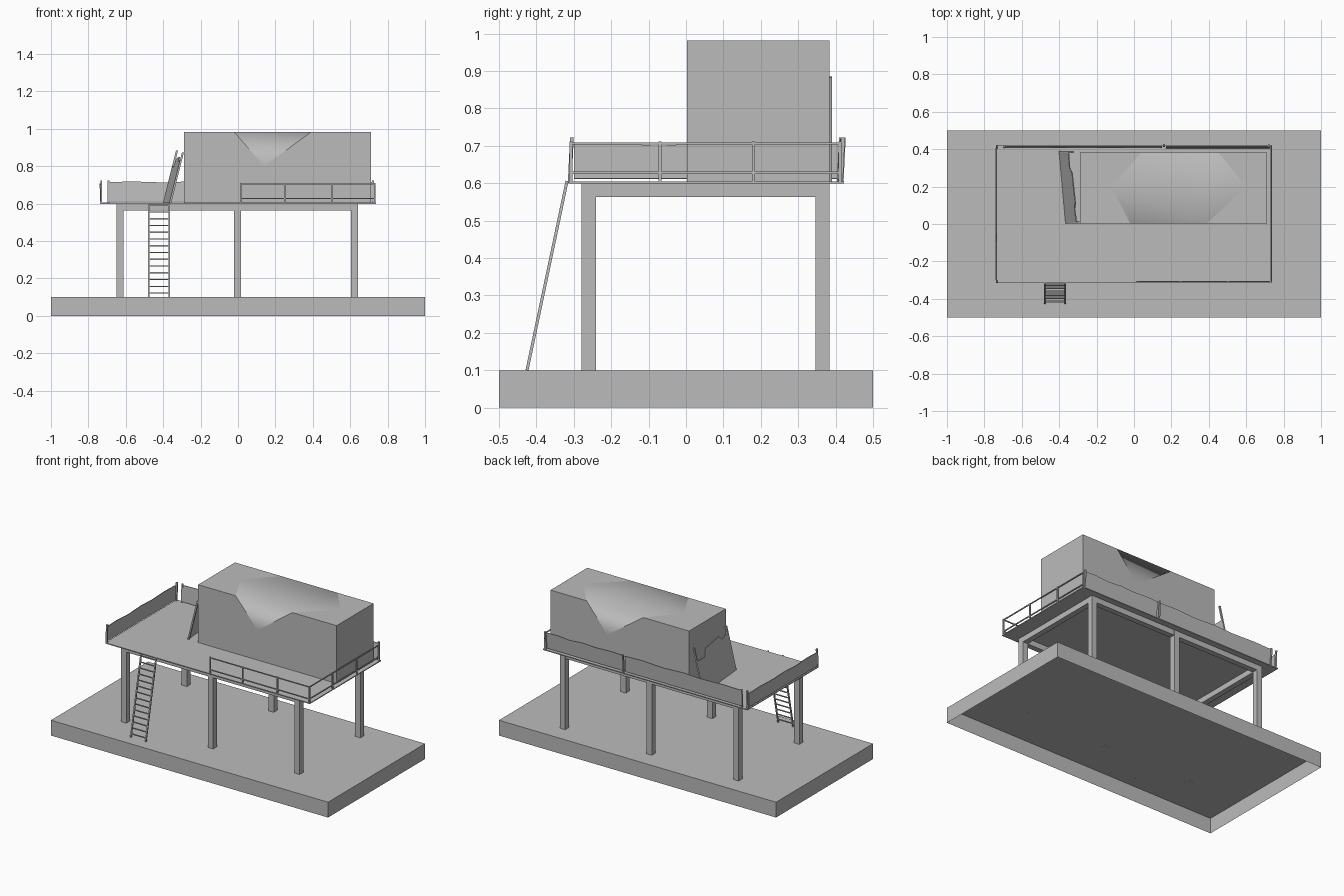
import bpy, bmesh, math
from mathutils import Vector

cube = bpy.data.objects.get("Cube")
if cube:
    bpy.data.objects.remove(cube, do_unlink=True)

grey = bpy.data.materials.new("plain_grey")
grey.use_nodes = True
tone = (0.5, 0.5, 0.5, 1)
grey.diffuse_color = tone
grey.node_tree.nodes["Principled BSDF"].inputs["Base Color"].default_value = tone


def finish(name, bm):
    mesh = bpy.data.meshes.new(name)
    bmesh.ops.recalc_face_normals(bm, faces=bm.faces)
    bm.to_mesh(mesh)
    bm.free()
    mesh.materials.append(grey)
    obj = bpy.data.objects.new(name, mesh)
    bpy.context.collection.objects.link(obj)
    return obj


def add_box(bm, lo, hi):
    lo, hi = Vector(lo), Vector(hi)
    verts = bmesh.ops.create_cube(bm, size=1)["verts"]
    bmesh.ops.scale(bm, vec=hi - lo, verts=verts)
    bmesh.ops.translate(bm, vec=(lo + hi) / 2, verts=verts)


def add_bar(bm, a, b, r=0.004):
    """Square bar between two points."""
    a, b = Vector(a), Vector(b)
    verts = bmesh.ops.create_cube(bm, size=1)["verts"]
    bmesh.ops.scale(bm, vec=(2 * r, 2 * r, (b - a).length), verts=verts)
    d = (b - a).normalized()
    turn = Vector((0, 0, 1)).rotation_difference(d).to_matrix()
    if abs(d.z) < 0.01:
        turn = d.to_track_quat('Z', 'Y').to_matrix()
    bmesh.ops.rotate(bm, matrix=turn, verts=verts)
    bmesh.ops.translate(bm, vec=(a + b) / 2, verts=verts)


def add_sheet(bm, corner, along, up, outline, thick=0.005):
    """Thin plate with an outline given as fractions of two edge vectors."""
    corner, along, up = Vector(corner), Vector(along), Vector(up)
    face = bm.faces.new([bm.verts.new(corner + along * s + up * t) for s, t in outline])
    new = bmesh.ops.extrude_face_region(bm, geom=[face])["geom"]
    push = along.cross(up).normalized() * thick
    bmesh.ops.translate(bm, vec=push, verts=[g for g in new if isinstance(g, bmesh.types.BMVert)])


# Open-bottomed ground slab
bm = bmesh.new()
add_box(bm, (-1, -0.5, 0), (1, 0.5, 0.1))
bm.faces.ensure_lookup_table()
bottom = min(bm.faces, key=lambda f: f.calc_center_median().z)
bmesh.ops.delete(bm, geom=[bottom], context='FACES_ONLY')
finish("ground_slab", bm)

# Posts and the beam frame under the deck
posts_x, posts_y = (-0.63, -0.003, 0.622), (-0.26, 0.365)
half = 0.019
bm = bmesh.new()
for x in posts_x:
    for y in posts_y:
        add_box(bm, (x - half, y - half, 0.0995), (x + half, y + half, 0.6))
finish("support_posts", bm)

bm = bmesh.new()
for y in posts_y:
    add_box(bm, (posts_x[0], y - half + 0.001, 0.563), (posts_x[2], y + half - 0.001, 0.6))
for x in (posts_x[0], posts_x[2]):
    add_box(bm, (x - half + 0.001, posts_y[0], 0.563), (x + half - 0.001, posts_y[1], 0.6))
finish("deck_beams", bm)

bm = bmesh.new()
add_box(bm, (-0.738, -0.314, 0.599), (0.738, 0.422, 0.605))
finish("deck", bm)

# Cabin with softly shaded facets running from the roof into both long walls
bm = bmesh.new()
x0, x1, y0, y1, z0, z1 = -0.29, 0.71, 0.003, 0.383, 0.603, 0.982
low, high, dip = {}, {}, {}
for y, a, b, mid in ((y0, -0.02, 0.39, 0.14), (y1, 0.04, 0.45, 0.3)):
    low[y] = [bm.verts.new((x, y, z0)) for x in (x0, x1)]
    high[y] = [bm.verts.new((x, y, z1)) for x in (x0, a, b, x1)]
    dip[y] = bm.verts.new((mid, y, 0.8))
    l, h, d = low[y], high[y], dip[y]
    bm.faces.new((h[1], h[2], d)).smooth = True
    bm.faces.new((l[0], h[0], h[1], d))
    bm.faces.new((l[1], h[3], h[2], d))
    bm.faces.new((l[0], l[1], d))
f, k = high[y0], high[y1]
west, east = bm.verts.new((-0.12, 0.2, z1)), bm.verts.new((0.6, 0.2, z1))
bm.faces.new((f[1], f[2], east, k[2], k[1], west)).smooth = True
bm.faces.new((f[0], f[1], west, k[1], k[0]))
bm.faces.new((f[3], f[2], east, k[2], k[3]))
bm.faces.new((low[y0][0], low[y1][0], k[0], f[0]))
bm.faces.new((low[y0][1], low[y1][1], k[3], f[3]))
bm.faces.new((*low[y0], *reversed(low[y1])))
finish("cabin", bm)

# Ladder
bm = bmesh.new()
foot, top = Vector((0, -0.425, 0.1)), Vector((0, -0.318, 0.606))
left, right = Vector((-0.476, 0, 0)), Vector((-0.368, 0, 0))
for side in (left, right):
    add_bar(bm, foot + side, top + side)
rungs = 14
for i in range(rungs):
    p = foot.lerp(top, (i + 0.6) / rungs)
    add_bar(bm, p + left, p + right, 0.003)
finish("ladder", bm)

# Open railing on the front and right sides
bm = bmesh.new()
front, back, edge = -0.308, 0.412, 0.731
for x in (0.015, 0.25, 0.5, edge):
    add_bar(bm, (x, front, 0.603), (x, front, 0.711))
for y in (-0.07, 0.18, back):
    add_bar(bm, (edge, y, 0.603), (edge, y, 0.711))
for z in (0.628, 0.706):
    add_bar(bm, (0.015, front, z), (edge, front, z), 0.003)
    add_bar(bm, (edge, front, z), (edge, back, z), 0.003)
finish("railing", bm)

# Sheet fences with uneven tops on the left and back sides
rough_top = [(1, 0.96), (0.85, 1), (0.68, 0.93), (0.5, 1), (0.35, 0.95), (0.15, 1), (0, 0.97)]
outline = [(0, 0), (1, 0)] + rough_top
bm = bmesh.new()
add_sheet(bm, (-0.732, 0.405, 0.612), (0, -0.705, 0), (-0.003, 0, 0.095), outline)
add_sheet(bm, (-0.69, 0.41, 0.61), (0.84, 0, 0), (0, 0.008, 0.108), outline)
add_sheet(bm, (0.17, 0.408, 0.61), (0.555, 0, 0), (0, 0.01, 0.108), outline)
finish("fence_sheets", bm)

bm = bmesh.new()
for x, y in ((-0.731, -0.305), (-0.731, 0.414), (-0.692, 0.417), (0.16, 0.422), (0.722, 0.42)):
    add_bar(bm, (x, y - 0.006, 0.6), (x, y, 0.722), 0.005)
finish("fence_posts", bm)

# Leaning sheet with two poles beside the cabin
bm = bmesh.new()
start, along, up = Vector((-0.396, 0.385, 0.604)), Vector((0.034, -0.377, 0)), Vector((0.068, 0, 0.272))
ragged = [(0, 0), (1, 0), (1, 0.85), (0.8, 0.8), (0.72, 0.9), (0.3, 0.86), (0.22, 0.7), (0, 0.72)]
add_sheet(bm, start, along, up, ragged)
for s in (0, 1):
    p = start + along * s
    add_bar(bm, p, p + up * (1.03 - 0.04 * s), 0.005)
finish("leaning_panel", bm)
